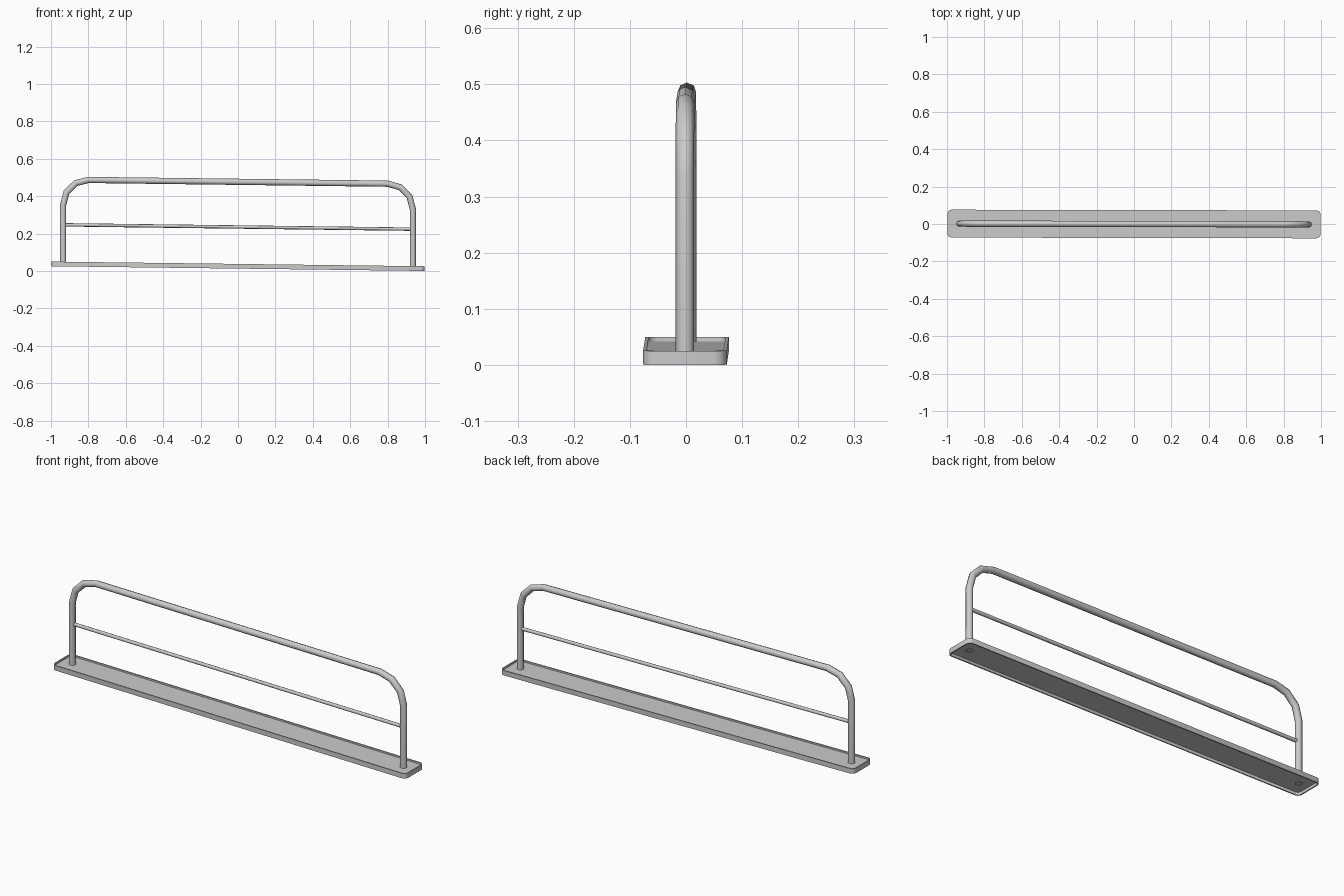
import bpy, bmesh
from math import cos, sin, pi, radians
from mathutils import Vector

if "Cube" in bpy.data.objects:
    bpy.data.objects.remove(bpy.data.objects["Cube"])

SIDES = 8


def place(x, y, z):
    # The whole rail follows a gentle downhill slope towards +x
    return Vector((x, y - 0.002 * x, z + 0.0125 * (1 - x)))


def finish(name, bm):
    bmesh.ops.recalc_face_normals(bm, faces=bm.faces)
    mesh = bpy.data.meshes.new(name)
    bm.to_mesh(mesh)
    bm.free()
    ob = bpy.data.objects.new(name, mesh)
    bpy.context.collection.objects.link(ob)
    bpy.ops.object.select_all(action='DESELECT')
    bpy.context.view_layer.objects.active = ob
    ob.select_set(True)
    bpy.ops.object.shade_smooth_by_angle(angle=radians(46))
    return ob


def bridge(bm, rings):
    n = len(rings[0])
    for a, b in zip(rings, rings[1:]):
        for i in range(n):
            j = (i + 1) % n
            bm.faces.new((a[i], a[j], b[j], b[i]))


def tube(name, path, r):
    # Open tube swept along an x-z path with mitred joints
    bm = bmesh.new()
    pts = [Vector(p) for p in path]
    rings = []
    for i, p in enumerate(pts):
        d1 = (p - pts[i - 1]).normalized() if i else (pts[1] - p).normalized()
        d2 = (pts[i + 1] - p).normalized() if i < len(pts) - 1 else d1
        t = (d1 + d2).normalized()
        n = Vector((-t.y, t.x)) / t.dot(d1)
        ring = []
        for k in range(SIDES):
            a = 2 * pi * k / SIDES
            q = p + n * (r * cos(a))
            ring.append(bm.verts.new(place(q.x, r * sin(a), q.y)))
        rings.append(ring)
    bridge(bm, rings)
    return finish(name, bm)


def rounded_loop(bm, hx, hy, r, z, seg=3):
    verts = []
    for q, (sx, sy) in enumerate(((1, 1), (-1, 1), (-1, -1), (1, -1))):
        for k in range(seg + 1):
            a = pi / 2 * (q + k / seg)
            verts.append(bm.verts.new(place(sx * (hx - r) + r * cos(a),
                                            sy * (hy - r) + r * sin(a), z)))
    return verts


# Base tray: rounded rim with a recessed plate
bm = bmesh.new()
t = 0.006
section = [(t, 0.017), (t, 0.025), (0, 0.025), (0, 0), (t, 0), (t, 0.014)]
loops = [rounded_loop(bm, 0.998 - d, 0.0745 - d, 0.022 - d, z) for d, z in section]
bridge(bm, loops)
bm.faces.new(loops[0])
bm.faces.new(loops[-1])
finish("base_tray", bm)

# Main hoop: two posts, two bends and the hand rail
X, TOP, R = 0.935, 0.464, 0.135
bend = [(-(X - R) - R * cos(radians(a)), TOP - R + R * sin(radians(a)))
        for a in (0, 30, 60, 90)]
half = [(-X, 0.011)] + bend
tube("hoop_rail", half + [(-x, z) for x, z in reversed(half)], 0.0165)

# Thin middle bar between the posts
tube("middle_bar", [(-X, 0.2225), (X, 0.2225)], 0.009)
